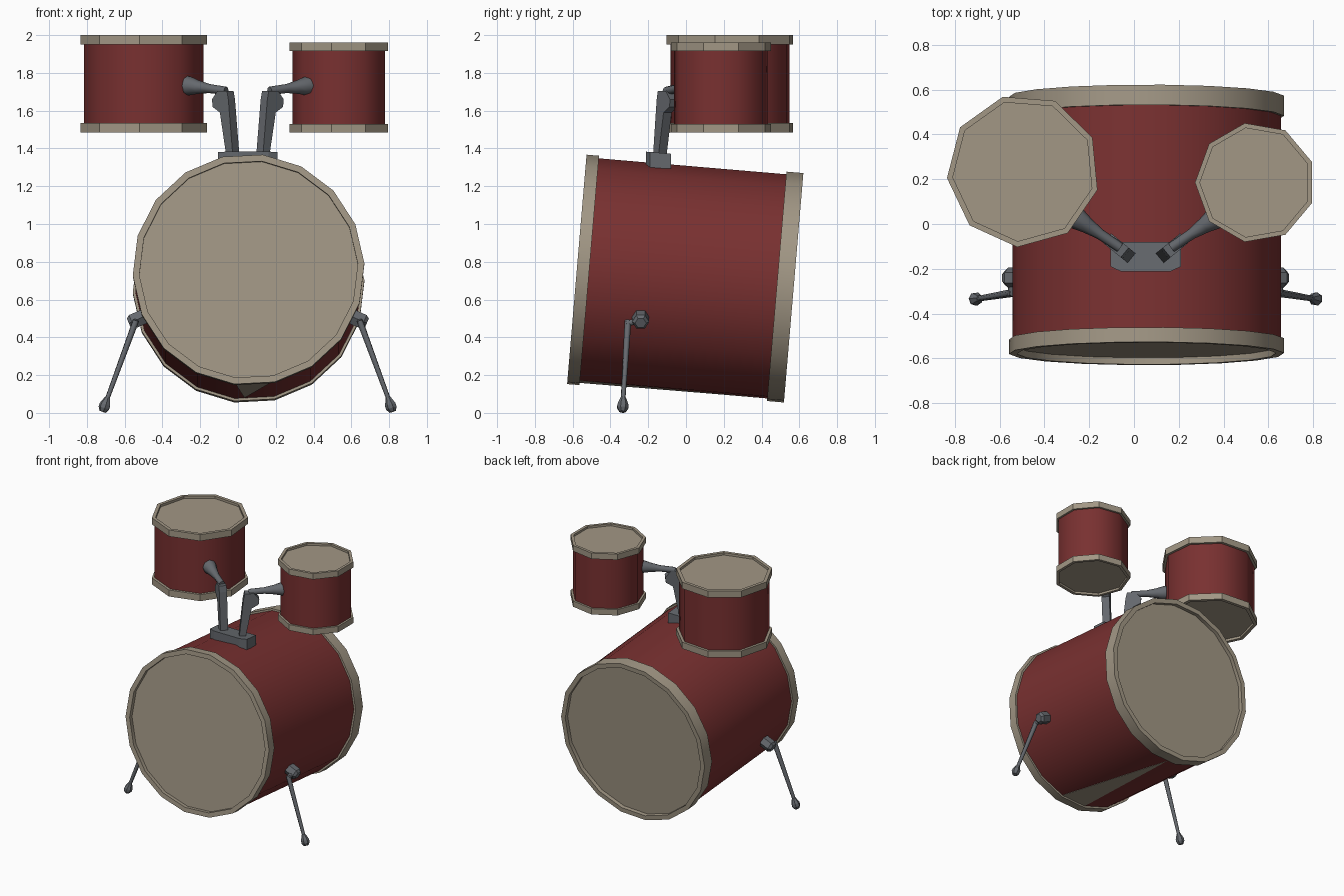
import bpy, bmesh
from math import radians, cos, sin, pi
from mathutils import Matrix, Vector

if "Cube" in bpy.data.objects:
    bpy.data.objects.remove(bpy.data.objects["Cube"])


def material(name, rgb):
    m = bpy.data.materials.new(name)
    m.use_nodes = True
    m.diffuse_color = (*rgb, 1)
    m.node_tree.nodes["Principled BSDF"].inputs["Base Color"].default_value = (*rgb, 1)
    return m


RED = material("dark red", (0.19, 0.03, 0.03))
CREAM = material("warm beige", (0.36, 0.31, 0.235))
GREY = material("steel grey", (0.13, 0.14, 0.155))
MID = 0.052  # mirror plane of the hardware


def finish(name, bm, mat, smooth=None):
    bmesh.ops.recalc_face_normals(bm, faces=bm.faces)
    me = bpy.data.meshes.new(name)
    bm.to_mesh(me)
    bm.free()
    me.materials.append(mat)
    ob = bpy.data.objects.new(name, me)
    bpy.context.collection.objects.link(ob)
    if smooth:
        bpy.ops.object.select_all(action="DESELECT")
        ob.select_set(True)
        bpy.context.view_layer.objects.active = ob
        bpy.ops.object.shade_smooth_by_angle(angle=radians(smooth))
    return ob


def lathe(bm, profile, n, phase=0, matrix=Matrix()):
    """Closed turned solid; profile is (radius, height) with flat end caps."""
    rings = []
    for r, h in profile:
        angles = [phase + 2 * pi * i / n for i in range(n)]
        rings.append([bm.verts.new(matrix @ Vector((r * cos(a), r * sin(a), h))) for a in angles])
    for a, b in zip(rings, rings[1:]):
        for i in range(n):
            j = (i + 1) % n
            bm.faces.new((a[i], a[j], b[j], b[i]))
    bm.faces.new(rings[0])
    bm.faces.new(rings[-1])


def between(p, q):
    """Matrix placing local z along p to q, and the distance."""
    d = Vector(q) - Vector(p)
    return Matrix.Translation(p) @ d.to_track_quat("Z", "Y").to_matrix().to_4x4(), d.length


def rod(bm, p, q, stations, n):
    """Turned bar from p to q; stations are (radius, fraction of length)."""
    m, length = between(p, q)
    lathe(bm, [(r, t * length) for r, t in stations], n, 0, m)


def drum(name, matrix, low, high, hoops, r_hoop, r_shell, lip, recess, n, phase, smooth):
    bm = bmesh.new()
    lathe(bm, [(r_shell, low + recess * 2), (r_shell, high - recess * 2)], n, phase, matrix)
    finish(name + "_shell", bm, RED, smooth)
    for end, z, s, depth in (("lower", low, 1, hoops[0]), ("upper", high, -1, hoops[1])):
        bm = bmesh.new()
        lathe(bm, [(r_hoop - lip, z + s * recess), (r_hoop - lip, z), (r_hoop, z),
                   (r_hoop, z + s * depth), (r_shell - 0.01, z + s * depth)], n, phase, matrix)
        finish(f"{name}_{end}_hoop_and_head", bm, CREAM, 30)


# Bass drum, leaning back; its local z runs toward the front
tilt = radians(4.85)
bass = Matrix.Translation((0.056, -0.004, 0.711)) @ Matrix.Rotation(pi / 2 - tilt, 4, "X")
drum("bass_drum", bass, -0.576, 0.576, (0.09, 0.066), 0.614, 0.6, 0.035, 0.03, 18, radians(3), 30)

# Pale wedge on the lowest facet of the bass shell
bm = bmesh.new()
a0, a1 = radians(263), radians(283)
tri = [Vector((0.602 * cos(a), 0.602 * sin(a), 0.515)) for a in (a0, a1)]
tri.append(tri[0].lerp(tri[1], 0.25))
tri[2].z = -0.46
out = Vector((cos((a0 + a1) / 2), sin((a0 + a1) / 2), 0)) * 0.005
lo = [bm.verts.new(bass @ (v - out)) for v in tri]
hi = [bm.verts.new(bass @ v) for v in tri]
bm.faces.new(lo)
bm.faces.new(hi)
for i in range(3):
    j = (i + 1) % 3
    bm.faces.new((lo[i], lo[j], hi[j], hi[i]))
finish("underside_wedge", bm, CREAM)

# Two hanging toms
drum("right_tom", Matrix.Translation((-0.494, 0.238, 0)), 1.485, 2.0, (0.05, 0.05),
     0.342, 0.322, 0.026, 0.018, 9, radians(-14.5), 50)
drum("left_tom", Matrix.Translation((0.541, 0.185, 0)), 1.485, 1.96, (0.045, 0.045),
     0.269, 0.253, 0.022, 0.016, 9, pi, 50)

# Mount block on top of the bass drum, front corners clipped
bm = bmesh.new()
outline = [(-0.157, -0.08), (0.157, -0.08), (0.157, -0.19), (0.11, -0.212), (-0.11, -0.212), (-0.157, -0.19)]
base = bm.faces.new([bm.verts.new((MID + x, y, 1.295)) for x, y in outline])
grown = bmesh.ops.extrude_face_region(bm, geom=[base])["geom"]
for v in grown:
    if isinstance(v, bmesh.types.BMVert):
        v.co.z = 1.383 - 0.085 * (v.co.y + 0.212)
finish("mount_block", bm, GREY)

# Hardware repeated on both sides
for side, s in (("right", -1), ("left", 1)):
    def at(x, y, z):
        return Vector((MID + s * x, y, z))

    # Bent post: flat profile in the plane of the arm, given thickness
    u = Vector((s * 0.77, 0.63, 0))
    w = Vector((s * -0.63, 0.77, 0)) * 0.028
    foot = at(0.078, -0.14, 0)
    bent = [(-0.022, 1.35), (0.022, 1.35), (0.068, 1.59), (0.118, 1.62), (0.122, 1.66),
            (0.085, 1.705), (0.02, 1.705), (0.01, 1.66)]
    bm = bmesh.new()
    front, back = ([bm.verts.new(foot + u * a + Vector((0, 0, z)) + w * k) for a, z in bent] for k in (-1, 1))
    bm.faces.new(front)
    bm.faces.new(back)
    for i in range(len(bent)):
        j = (i + 1) % len(bent)
        bm.faces.new((front[i], front[j], back[j], back[i]))
    finish(side + "_tom_post", bm, GREY)

    # Flared arm reaching the tom shell
    bm = bmesh.new()
    rod(bm, at(0.115, -0.105, 1.705), at(0.338, 0.045, 1.735),
        [(0.022, 0), (0.024, 0.4), (0.036, 0.66), (0.05, 0.86), (0.05, 1)], 8)
    finish(side + "_tom_arm", bm, GREY, 45)

    # Clamp, bent leg and foot
    bm = bmesh.new()
    rod(bm, at(0.55, -0.24, 0.51), at(0.63, -0.24, 0.475), [(0.045, 0), (0.045, 0.8), (0.03, 1)], 6)
    finish(side + "_leg_clamp", bm, GREY)
    knee, toe = at(0.597, -0.308, 0.475), at(0.757, -0.335, 0.04)
    bm = bmesh.new()
    rod(bm, at(0.59, -0.23, 0.49), knee, [(0.018, 0), (0.018, 1.1)], 6)
    rod(bm, knee, toe, [(0.018, -0.03), (0.012, 1)], 6)
    finish(side + "_leg", bm, GREY, 65)
    bm = bmesh.new()
    rod(bm, at(0.742, -0.332, 0.082), at(0.768, -0.336, 0.006),
        [(0.014, 0), (0.03, 0.5), (0.03, 0.75), (0.018, 1)], 7)
    finish(side + "_foot", bm, GREY)
